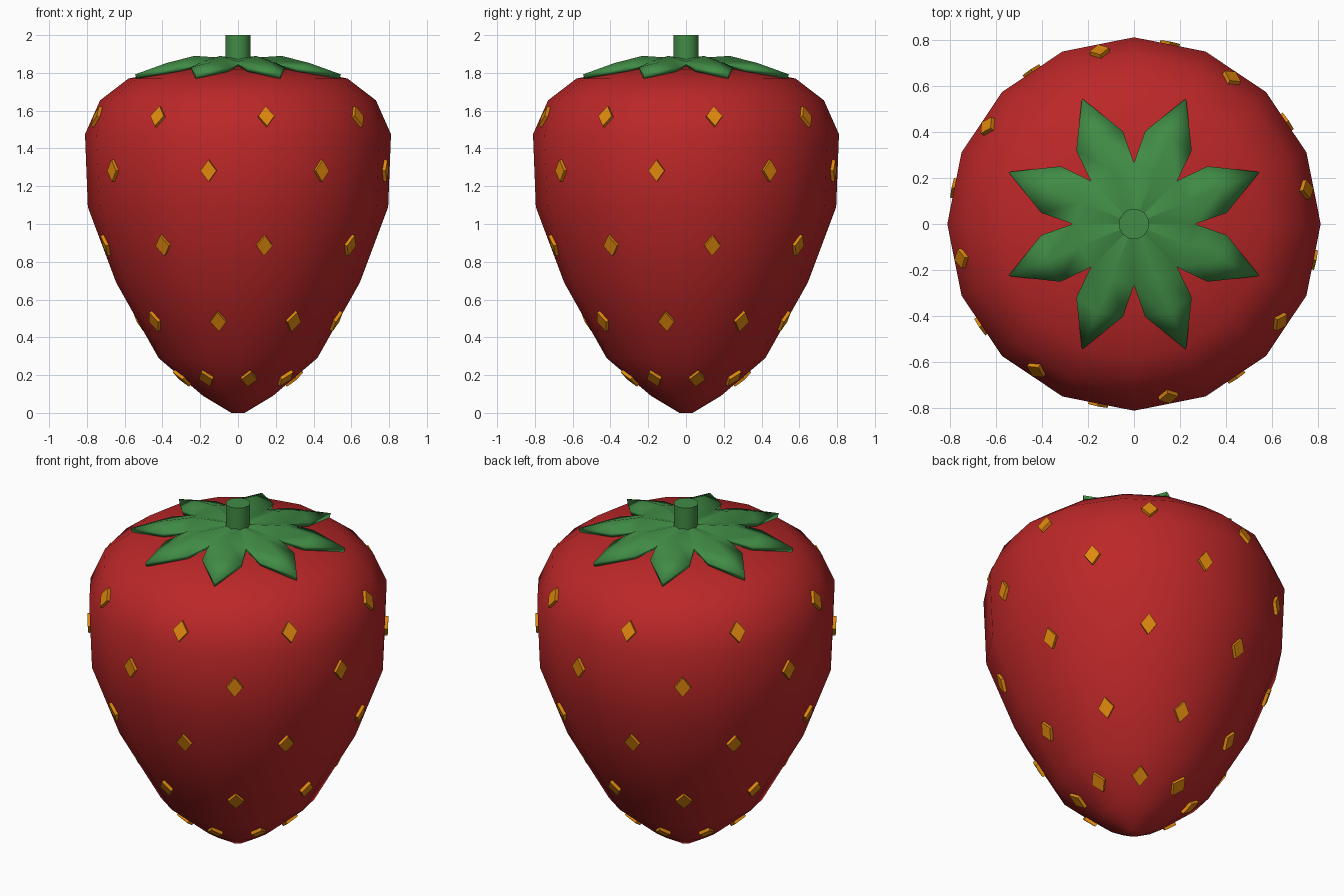
import bpy, bmesh, math
from mathutils import Vector

if "Cube" in bpy.data.objects:
    bpy.data.objects.remove(bpy.data.objects["Cube"])


def material(name, rgb):
    m = bpy.data.materials.new(name)
    m.diffuse_color = (*rgb, 1)
    m.use_nodes = True
    m.node_tree.nodes["Principled BSDF"].inputs["Base Color"].default_value = m.diffuse_color
    return m


RED = material("berry red", (0.50, 0.02, 0.021))
GREEN = material("leaf green", (0.052, 0.26, 0.06))
ORANGE = material("seed orange", (0.75, 0.25, 0.004))


def make_object(name, bm, mat, smooth=None):
    bmesh.ops.recalc_face_normals(bm, faces=bm.faces)
    me = bpy.data.meshes.new(name)
    bm.to_mesh(me)
    bm.free()
    me.materials.append(mat)
    ob = bpy.data.objects.new(name, me)
    bpy.context.collection.objects.link(ob)
    if smooth:
        bpy.ops.object.select_all(action='DESELECT')
        ob.select_set(True)
        bpy.context.view_layer.objects.active = ob
        bpy.ops.object.shade_smooth_by_angle(angle=math.radians(smooth))
    return ob


def polar(r, deg, z):
    a = math.radians(deg)
    return Vector((r * math.cos(a), r * math.sin(a), z))


# Berry body: 16-sided lathe
SIDES = 16
STEP = 360 / SIDES
profile = [(0.035, 0), (0.185, 0.09), (0.42, 0.29), (0.645, 0.69), (0.795, 1.09),
           (0.81, 1.475), (0.73, 1.655), (0.58, 1.77), (0.32, 1.82)]
bm = bmesh.new()
rings = [[bm.verts.new(polar(r, i * STEP, z)) for i in range(SIDES)] for r, z in profile]
for lo, hi in zip(rings, rings[1:]):
    for i in range(SIDES):
        j = (i + 1) % SIDES
        bm.faces.new((lo[i], lo[j], hi[j], hi[i]))
bm.faces.new(rings[0][::-1])
pole = bm.verts.new((0, 0, 1.84))
for i in range(SIDES):
    bm.faces.new((rings[-1][i], rings[-1][(i + 1) % SIDES], pole))
make_object("berry_body", bm, RED, 60)

# Seeds: diamond plates on every other face, staggered row by row
bm = bmesh.new()
for row in range(1, 6):
    (r0, z0), (r1, z1) = profile[row], profile[row + 1]
    for k in range(8):
        deg = STEP * (2 * k + 0.5 + (row + 1) % 2)
        apothem = (r0 + r1) / 2 * math.cos(math.radians(STEP / 2))
        centre = polar(apothem, deg, (z0 + z1) / 2)
        side = polar(1, deg + 90, 0)
        up = (polar(r1 * 0.98, deg, z1) - polar(r0 * 0.98, deg, z0)).normalized()
        normal = side.cross(up)
        corners = [side * 0.043, up * 0.058, side * -0.043, up * -0.058]
        back = [bm.verts.new(centre + c - normal * 0.012) for c in corners]
        face = [bm.verts.new(centre + c + normal * 0.018) for c in corners]
        bm.faces.new(face)
        bm.faces.new(back[::-1])
        for i in range(4):
            j = (i + 1) % 4
            bm.faces.new((back[i], back[j], face[j], face[i]))
make_object("seeds", bm, ORANGE)

# Leaf crown: eight ridged, pointed leaves
bm = bmesh.new()
hub = bm.verts.new((0, 0, 1.875))
valleys = [bm.verts.new(polar(0.265, 45 * k, 1.86)) for k in range(8)]
for k in range(8):
    mid = 45 * k + 22.5
    va, vb = valleys[k], valleys[(k + 1) % 8]
    crest = bm.verts.new(polar(0.25, mid, 1.89))
    ridge = bm.verts.new(polar(0.41, mid, 1.852))
    sa = bm.verts.new(polar(0.405, mid - 15.7, 1.83))
    sb = bm.verts.new(polar(0.405, mid + 15.7, 1.83))
    tip = bm.verts.new(polar(0.59, mid, 1.792))
    for f in ((hub, va, crest), (hub, crest, vb), (va, sa, ridge, crest),
              (crest, ridge, sb, vb), (sa, tip, ridge), (ridge, tip, sb)):
        bm.faces.new(f)
crown = make_object("leaf_crown", bm, GREEN, 30)
mod = crown.modifiers.new("thickness", 'SOLIDIFY')
mod.thickness = 0.025
mod.offset = -1

# Stem
bm = bmesh.new()
bmesh.ops.create_cone(bm, cap_ends=True, segments=16, radius1=0.066, radius2=0.066, depth=0.16)
bmesh.ops.translate(bm, vec=(0, 0, 1.92), verts=bm.verts)
make_object("stem", bm, GREEN, 30)
